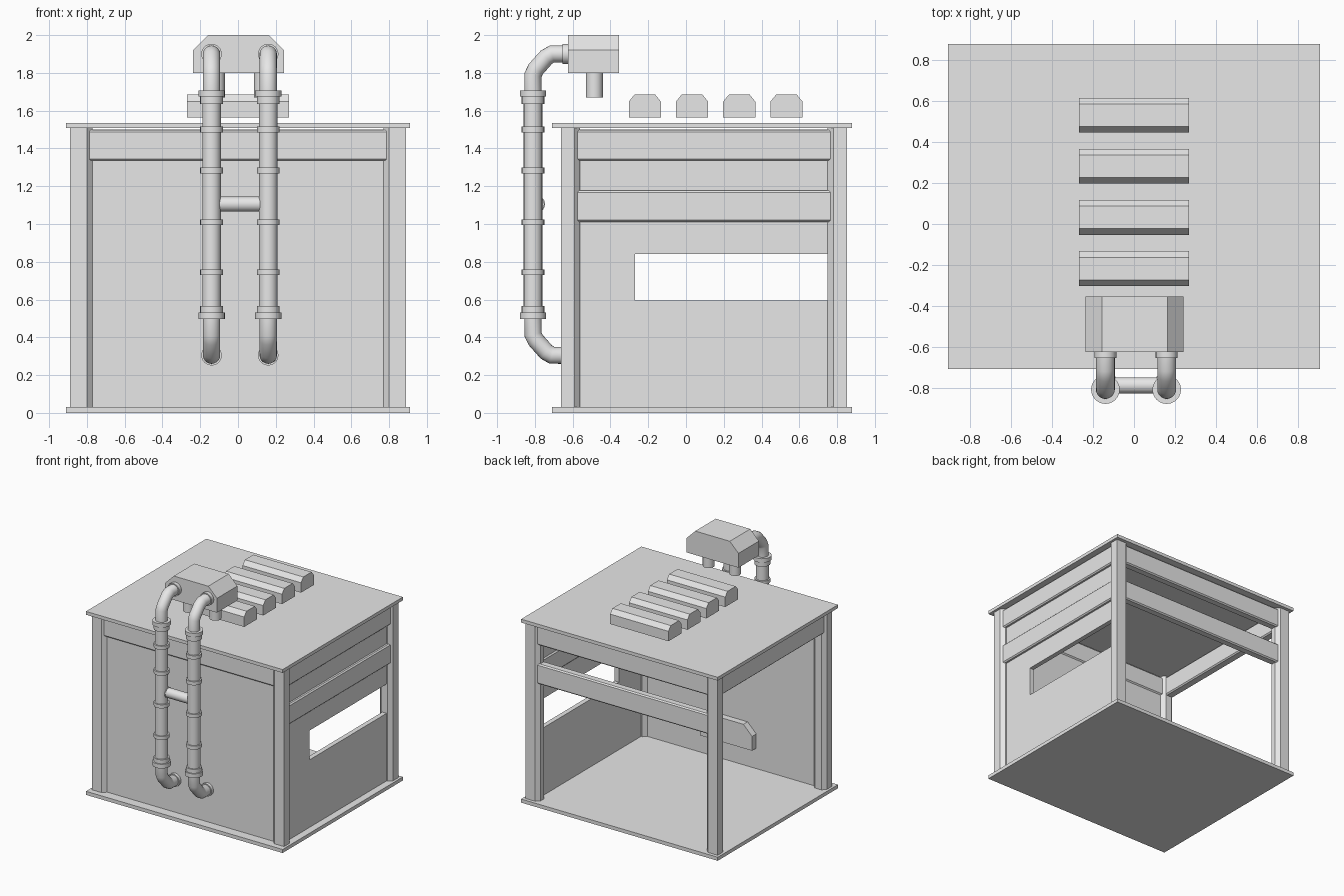
import bpy, bmesh, math
from mathutils import Vector

cube = bpy.data.objects.get("Cube")
if cube:
    bpy.data.objects.remove(cube, do_unlink=True)

GREY = (0.8, 0.8, 0.8, 1)
mat = bpy.data.materials.new("plain_grey")
mat.use_nodes = True
mat.diffuse_color = GREY
mat.node_tree.nodes["Principled BSDF"].inputs["Base Color"].default_value = GREY


def finish(name, bm, smooth=False):
    bmesh.ops.recalc_face_normals(bm, faces=bm.faces)
    mesh = bpy.data.meshes.new(name)
    bm.to_mesh(mesh)
    bm.free()
    mesh.materials.append(mat)
    ob = bpy.data.objects.new(name, mesh)
    bpy.context.scene.collection.objects.link(ob)
    if smooth:
        bpy.ops.object.select_all(action="DESELECT")
        ob.select_set(True)
        bpy.context.view_layer.objects.active = ob
        bpy.ops.object.shade_smooth_by_angle(angle=math.radians(40))
    return ob


def box(name, x, y, z, bevel=0):
    bm = bmesh.new()
    bmesh.ops.create_cube(bm, size=1)
    for v in bm.verts:
        for i, (lo, hi) in enumerate((x, y, z)):
            v.co[i] = lo if v.co[i] < 0 else hi
    ob = finish(name, bm)
    if bevel:
        mod = ob.modifiers.new("edge", "BEVEL")
        mod.width = bevel
        mod.segments = 1
    return ob


def prism(name, points, offset):
    """Extrude a closed outline of 3D points along an offset."""
    bm = bmesh.new()
    face = bm.faces.new([bm.verts.new(p) for p in points])
    res = bmesh.ops.extrude_face_region(bm, geom=[face])
    verts = [g for g in res["geom"] if isinstance(g, bmesh.types.BMVert)]
    bmesh.ops.translate(bm, verts=verts, vec=offset)
    if not face.is_valid or len([f for f in bm.faces if len(f.verts) == len(points)]) < 2:
        bmesh.ops.holes_fill(bm, edges=bm.edges)
    return finish(name, bm)


def tube(name, a, b, r):
    a, b = Vector(a), Vector(b)
    bm = bmesh.new()
    bmesh.ops.create_cone(bm, cap_ends=True, segments=24, radius1=r, radius2=r,
                          depth=(b - a).length)
    rot = (b - a).to_track_quat("Z", "Y")
    for v in bm.verts:
        v.co = rot @ v.co + (a + b) / 2
    return finish(name, bm, True)


def elbow(name, x, path, r, sides=20):
    """Sweep a circle along a path lying in the plane of constant x."""
    pts = [Vector((x, y, z)) for y, z in path]
    bm = bmesh.new()
    rings = []
    for i, p in enumerate(pts):
        d0 = (p - pts[max(i - 1, 0)]).normalized()
        d1 = (pts[min(i + 1, len(pts) - 1)] - p).normalized()
        t = (d0 + d1).normalized()
        n = t.cross(Vector((1, 0, 0)))
        ring = []
        for k in range(sides):
            a = k * math.tau / sides
            ring.append(bm.verts.new(p + Vector((r * math.cos(a), 0, 0)) + n * r * math.sin(a)))
        rings.append(ring)
    for p, q in zip(rings, rings[1:]):
        for k in range(sides):
            j = (k + 1) % sides
            bm.faces.new((p[k], p[j], q[j], q[k]))
    bm.faces.new(rings[0])
    bm.faces.new(rings[-1])
    return finish(name, bm, True)


def chamfered_profile(half, low, high, cut, drop):
    return [(-half, low), (half, low), (half, high - drop), (half - cut, high),
            (cut - half, high), (-half, high - drop)]


# Floor and roof slabs
for name, z in (("floor", (0, 0.03)), ("roof", (1.507, 1.535))):
    box(name, (-0.91, 0.91), (-0.71, 0.88), z)

# Corner posts, chamfered on every corner but the outer one
MID = 0.095
C = 0.03
for sx, side in ((1, "left"), (-1, "right")):
    for sy, end in ((-1, "front"), (1, "back")):
        outline = [(0.89, 0.757), (0.77 + C, 0.757), (0.77, 0.757 - C), (0.77, 0.655 + C),
                   (0.77 + C, 0.655), (0.89 - C, 0.655), (0.89, 0.655 + C)]
        prism(f"{end}_{side}_post", [(sx * x, MID + sy * y, 0.03) for x, y in outline],
              (0, 0, 1.48))

# Horizontal beams
TOP, LOW = (1.335, 1.498), (1.01, 1.178)
ALONG_X, ALONG_Y = (-0.795, 0.795), (-0.585, 0.775)
box("front_top_beam", ALONG_X, (-0.65, -0.58), TOP, 0.01)
box("back_top_beam", ALONG_X, (0.77, 0.84), TOP, 0.01)
box("back_lower_beam", ALONG_X, (0.77, 0.84), LOW, 0.01)
box("left_top_beam", (0.80, 0.875), ALONG_Y, TOP, 0.01)
box("left_lower_beam", (0.80, 0.875), ALONG_Y, LOW, 0.01)
box("right_top_beam", (-0.875, -0.80), ALONG_Y, TOP, 0.01)

# Front wall, and side wall built around its window opening
box("front_wall", (-0.79, 0.79), (-0.63, -0.59), (0.03, 1.5))
WALL = (0.81, 0.85)
box("side_wall_lower", WALL, (-0.58, 0.77), (0.03, 0.595))
box("side_wall_upper", WALL, (-0.58, 0.77), (0.84, 1.5))
box("side_wall_front", WALL, (-0.58, -0.27), (0.595, 0.84))

# Roof vents
for i in range(4):
    y = -0.218 + i * 0.25
    prof = chamfered_profile(0.085, 1.565, 1.685, 0.03, 0.037)
    prism(f"roof_vent_{i + 1}", [(-0.27, y + p, z) for p, z in prof], (0.54, 0, 0))

# Pipe boxes: one above the roof, one inside the wall
for name, low, y, depth in (("upper_pipe_box", 1.8, -0.625, 0.27),
                            ("inner_pipe_box", 0.2, -0.59, 0.055)):
    prof = chamfered_profile(0.24, low, low + 0.2, 0.08, 0.08)
    prism(name, [(x + 0.003, y, z) for x, z in prof], (0, depth, 0))

# The two pipes with their elbows, collars and couplings
PY = -0.81
for x, side in ((-0.14, "right"), (0.16, "left")):
    tube(f"{side}_pipe", (x, PY, 0.5), (x, PY, 1.7), 0.049)
    elbow(f"{side}_upper_elbow", x, [(PY, 1.69), (PY, 1.79), (-0.795, 1.82), (-0.74, 1.882),
                                     (-0.71, 1.9), (-0.6, 1.9)], 0.046)
    elbow(f"{side}_lower_elbow", x, [(PY, 0.51), (PY, 0.415), (-0.795, 0.385), (-0.74, 0.323),
                                     (-0.71, 0.305), (-0.58, 0.305)], 0.046)
    rings = [(z - 0.015, z + 0.015, 0.06) for z in (0.745, 1.01, 1.283, 1.5)]
    rings += [(1.635, 1.68, 0.06), (1.675, 1.708, 0.07), (0.53, 0.565, 0.06), (0.497, 0.532, 0.07)]
    for i, (a, b, r) in enumerate(rings):
        tube(f"{side}_pipe_collar_{i + 1}", (x, PY, a), (x, PY, b), r)
    for name, z in (("upper", 1.9), ("lower", 0.305)):
        tube(f"{side}_{name}_flange", (x, -0.655, z), (x, -0.61, z), 0.054)

# Cross pipe between the two pipes
tube("cross_pipe", (-0.14, -0.79, 1.105), (0.16, -0.79, 1.105), 0.04)
for x, side in ((-0.1, "right"), (0.12, "left")):
    tube(f"{side}_cross_flare", (x - 0.01, -0.79, 1.105), (x + 0.01, -0.79, 1.105), 0.044)

# Short outlets under the upper box
for x, side in ((-0.115, "right"), (0.13, "left")):
    tube(f"{side}_outlet", (x, -0.485, 1.67), (x, -0.485, 1.82), 0.045)
